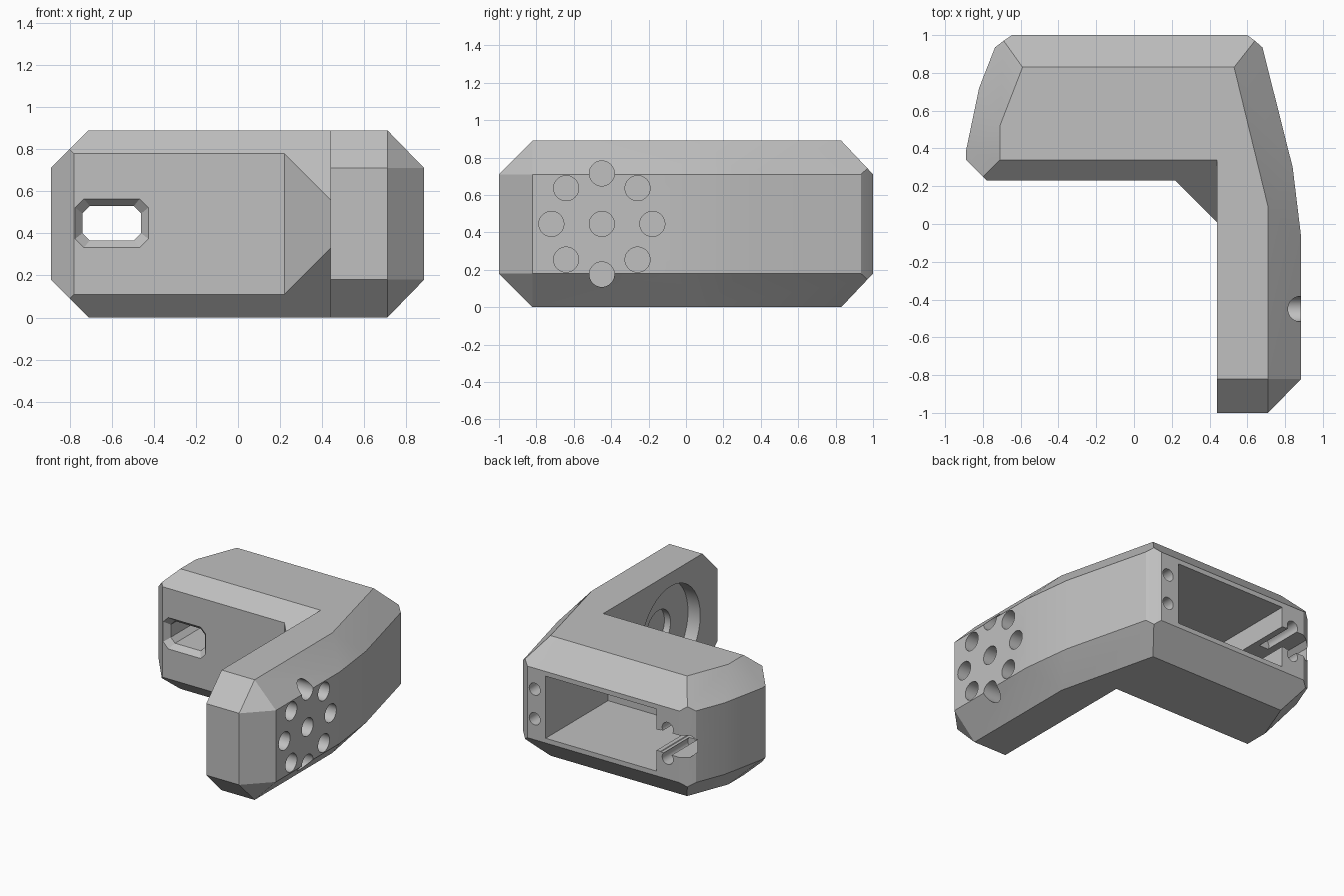
import bpy, bmesh, math
from mathutils import Matrix, Vector

cube = bpy.data.objects.get("Cube")
if cube:
    bpy.data.objects.remove(cube, do_unlink=True)

H = 0.89          # overall height
MID = H / 2

grey = bpy.data.materials.new("plain_grey")
grey.use_nodes = True
grey.diffuse_color = (0.53, 0.53, 0.53, 1)
grey.node_tree.nodes["Principled BSDF"].inputs["Base Color"].default_value = (0.53, 0.53, 0.53, 1)


def finish(name, bm):
    bmesh.ops.recalc_face_normals(bm, faces=bm.faces)
    me = bpy.data.meshes.new(name)
    bm.to_mesh(me)
    bm.free()
    ob = bpy.data.objects.new(name, me)
    me.materials.append(grey)
    bpy.context.collection.objects.link(ob)
    return ob


def hull(name, points):
    """Convex solid from its upper-half points, mirrored about mid height."""
    bm = bmesh.new()
    for x, y, z in points:
        bm.verts.new((x, y, z))
        bm.verts.new((x, y, H - z))
    res = bmesh.ops.convex_hull(bm, input=bm.verts)
    junk = set(res["geom_interior"] + res["geom_unused"])
    loose = [g for g in junk if isinstance(g, bmesh.types.BMVert)]
    bmesh.ops.delete(bm, geom=loose, context='VERTS')
    bmesh.ops.dissolve_limit(bm, angle_limit=math.radians(1.5), verts=bm.verts, edges=bm.edges)
    return finish(name, bm)


def box(name, lo, hi):
    bm = bmesh.new()
    bmesh.ops.create_cube(bm, size=1)
    lo, hi = Vector(lo), Vector(hi)
    for v in bm.verts:
        v.co = Vector((v.co[i] * (hi[i] - lo[i]) for i in range(3))) + (lo + hi) / 2
    return finish(name, bm)


def cylinder(name, axis, start, end, a, z, r):
    """Cylinder along x (a is y) or along y (a is x)."""
    bm = bmesh.new()
    bmesh.ops.create_cone(bm, cap_ends=True, segments=40, radius1=r, radius2=r, depth=end - start)
    turn = Matrix.Rotation(math.pi / 2, 4, 'Y' if axis == 'x' else 'X')
    c = (start + end) / 2
    pos = (c, a, z) if axis == 'x' else (a, c, z)
    bm.transform(Matrix.Translation(pos) @ turn)
    return finish(name, bm)


def port(name, sections):
    """Octagonal tunnel lofted along y; each section is y, grow."""
    bm = bmesh.new()
    rings = []
    for y, grow in sections:
        w, h, c = 0.14 + grow, 0.082 + grow, 0.035 + grow * 0.2
        pts = [(w, h - c), (w - c, h), (c - w, h), (-w, h - c),
               (-w, c - h), (c - w, -h), (w - c, -h), (w, c - h)]
        rings.append([bm.verts.new((px - 0.6, y, pz + 0.448)) for px, pz in pts])
    for a, b in zip(rings, rings[1:]):
        for i in range(8):
            j = (i + 1) % 8
            bm.faces.new((a[i], a[j], b[j], b[i]))
    bm.faces.new(rings[0])
    bm.faces.new(rings[-1])
    return finish(name, bm)


def combine(target, tool, op):
    mod = target.modifiers.new("combine", 'BOOLEAN')
    mod.operation, mod.solver, mod.object = op, 'EXACT', tool
    bpy.context.view_layer.objects.active = target
    bpy.ops.object.modifier_apply(modifier=mod.name)
    bpy.data.objects.remove(tool, do_unlink=True)


S = 0.71   # height where the upper bevel begins
# Long leg with bevelled outer edges
body = hull("angled_bracket", [
    (0.44, -1, S), (S, -1, S), (0.885, -0.82, S), (0.885, -0.07, S), (0.84, 0.3, S),
    (0.68, 0.935, S), (0.6, 1, S), (0.44, 1, S), (0.64, 0.97, 0.742),
    (0.44, -0.82, H), (S, -0.82, H), (S, 0.09, H), (0.53, 0.83, H), (0.44, 0.83, H)])

# Short arm
arm = hull("arm", [
    (0.5, 1, S), (-0.646, 1, S), (-0.736, 0.935, S), (-0.69, 0.97, 0.742), (-0.82, 0.72, S),
    (-0.89, 0.385, S), (-0.89, 0.34, S), (-0.8, 0.25, 0.8), (-0.78, 0.23, 0.78), (0.5, 0.23, 0.78),
    (-S, 0.34, H), (-S, 0.52, H), (-0.59, 0.83, H), (0.5, 0.83, H), (0.5, 0.34, H)])
combine(body, arm, 'UNION')

# Inner corner gusset
gusset = hull("gusset", [
    (0.22, 0.23, 0.78), (0.45, 0, 0.55), (0.47, 0, 0.55), (0.47, 0.34, H), (0.22, 0.34, H)])
combine(body, gusset, 'UNION')

# Rear pocket, front port and the opening between them
cuts = [
    box("pocket", (-0.46, 0.27, 0.215), (0.45, 1.1, 0.675)),
    port("port", [(0.2, 0.06), (0.27, 0), (1.1, 0)]),
    box("opening", (-0.55, 0.3, 0.37), (-0.44, 1.1, 0.525)),
]
# Cover screw holes
for x in (0.54, -0.55):
    for dz in (-0.11, 0.11):
        cuts.append(cylinder("screw_hole", 'y', 0.7, 1.1, x, MID + dz, 0.045))

# Round seat on the inner side of the leg
HUB = -0.45
cuts.append(cylinder("seat", 'x', 0.3, 0.54, HUB, MID, 0.345))
cuts.append(cylinder("hub", 'x', 0.35, 0.59, HUB, MID, 0.14))

# Centre hole and ring of eight counterbored holes
centres = [(HUB, MID)] + [
    (HUB + 0.27 * math.cos(k * math.pi / 4), MID + 0.27 * math.sin(k * math.pi / 4)) for k in range(8)]
for y, z in centres:
    cuts.append(cylinder("bolt_hole", 'x', 0.5, 0.95, y, z, 0.04))
    cuts.append(cylinder("counterbore", 'x', 0.66, 1.0, y, z, 0.067))

for c in cuts:
    combine(body, c, 'DIFFERENCE')

bpy.ops.object.select_all(action='DESELECT')
body.select_set(True)
bpy.context.view_layer.objects.active = body
bpy.ops.object.shade_smooth_by_angle(angle=math.radians(14))
